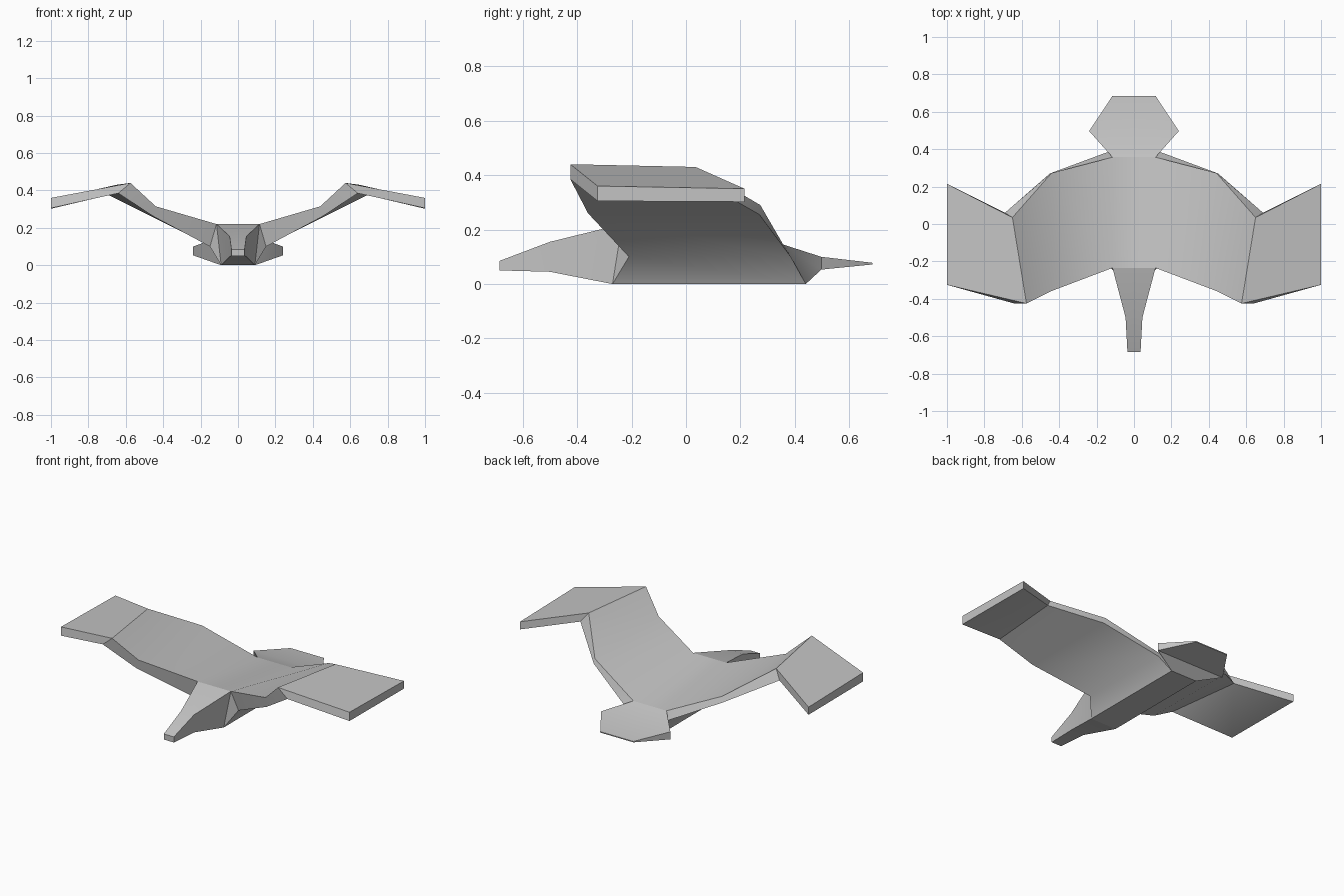
import bpy
import bmesh
import math

cube = bpy.data.objects.get("Cube")
if cube:
    bpy.data.objects.remove(cube, do_unlink=True)

# One plain grey for the whole bird
grey = bpy.data.materials.new("plain grey")
grey.diffuse_color = (0.55, 0.55, 0.55, 1)
grey.use_nodes = True
bsdf = grey.node_tree.nodes["Principled BSDF"]
bsdf.inputs["Base Color"].default_value = (0.55, 0.55, 0.55, 1)
bsdf.inputs["Roughness"].default_value = 0.8


def loft(name, sections, closed, cap_start, cap_end):
    """Skin a row of four-point sections on the +x side and its mirror image."""
    bm = bmesh.new()
    for side in (1, -1):
        rings = [[bm.verts.new((side * x, y, z)) for x, y, z in s] for s in sections]
        for a, b in zip(rings, rings[1:]):
            for i in range(4 if closed else 3):
                j = (i + 1) % 4
                quad = []
                for v in (a[i], a[j], b[j], b[i]):
                    # drop corners that share a position
                    if all((v.co - q.co).length > 1e-5 for q in quad):
                        quad.append(v)
                if len(quad) > 2:
                    bm.faces.new(quad)
        if cap_start:
            bm.faces.new(rings[0])
        if cap_end:
            bm.faces.new(rings[-1])
    bmesh.ops.remove_doubles(bm, verts=bm.verts, dist=1e-4)
    bmesh.ops.recalc_face_normals(bm, faces=bm.faces)
    mesh = bpy.data.meshes.new(name)
    bm.to_mesh(mesh)
    bm.free()
    mesh.materials.append(grey)
    obj = bpy.data.objects.new(name, mesh)
    bpy.context.collection.objects.link(obj)
    bpy.ops.object.select_all(action='DESELECT')
    obj.select_set(True)
    bpy.context.view_layer.objects.active = obj
    bpy.ops.object.shade_smooth_by_angle(angle=math.radians(35))
    return obj


# Wing sections: front top, back top, back bottom, front bottom
fold = [(0.575, -0.425, 0.44), (0.65, 0.035, 0.43),
        (0.69, 0.06, 0.375), (0.64, -0.425, 0.385)]

# Body and inner wings, from the centre line out to the fold
loft("body_and_inner_wings", [
    [(0, -0.235, 0.22), (0, 0.357, 0.145), (0, 0.44, 0.0), (0, -0.27, 0.0)],
    [(0.115, -0.235, 0.22), (0.115, 0.357, 0.145), (0.09, 0.44, 0.0), (0.09, -0.27, 0.0)],
    [(0.115, -0.235, 0.22), (0.115, 0.357, 0.145), (0.14, 0.385, 0.1), (0.15, -0.21, 0.1)],
    [(0.44, -0.358, 0.315), (0.44, 0.273, 0.29), (0.45, 0.27, 0.255), (0.45, -0.36, 0.26)],
    fold,
], True, False, True)

# Outer wings, drooping from the fold to the tip
loft("outer_wings", [
    fold,
    [(1.0, -0.325, 0.36), (1.0, 0.215, 0.35), (1.0, 0.215, 0.302), (1.0, -0.325, 0.305)],
], True, True, True)


def half(top, bottom):
    """Half section of a centred part, from top centre round to bottom centre."""
    return [(0, *top[1:]), top, bottom, (0, *bottom[1:])]


# Head tapering forward to the beak
loft("head", [
    half((0.115, -0.235, 0.22), (0.09, -0.27, 0.0)),
    half((0.045, -0.5, 0.155), (0.045, -0.5, 0.045)),
    half((0.035, -0.685, 0.085), (0.035, -0.685, 0.05)),
], False, True, True)

# Fan tail with a thin rear edge
loft("tail", [
    half((0.115, 0.357, 0.145), (0.09, 0.44, 0.0)),
    half((0.24, 0.497, 0.1), (0.24, 0.497, 0.053)),
    half((0.115, 0.685, 0.078), (0.115, 0.685, 0.072)),
], False, True, True)
